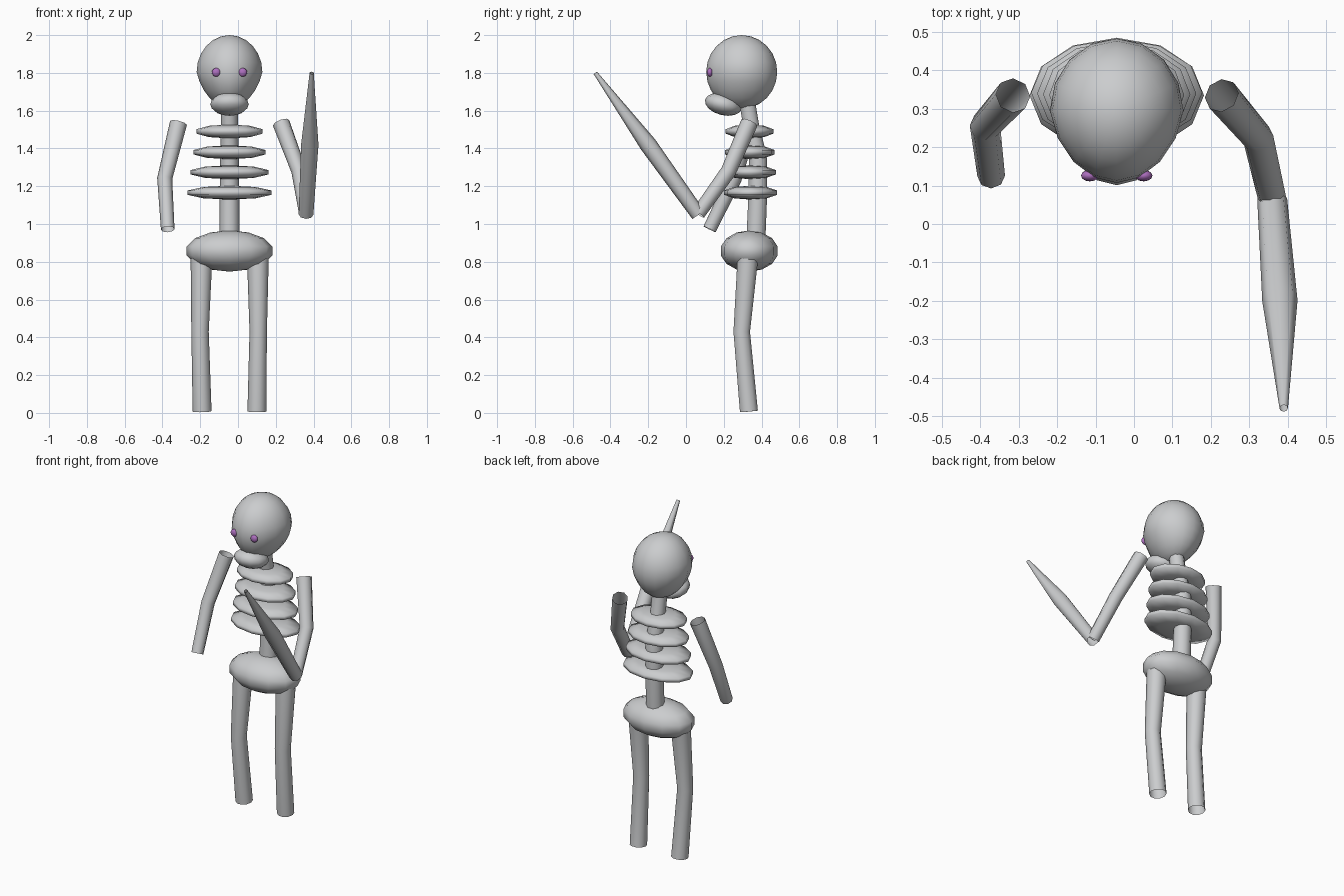
import bpy, bmesh, math
from mathutils import Vector, Matrix

cube = bpy.data.objects.get("Cube")
if cube:
    bpy.data.objects.remove(cube, do_unlink=True)


def material(name, rgb):
    m = bpy.data.materials.new(name)
    m.use_nodes = True
    m.diffuse_color = (*rgb, 1)
    m.node_tree.nodes["Principled BSDF"].inputs["Base Color"].default_value = (*rgb, 1)
    return m


BONE = material("pale grey bone", (0.6, 0.61, 0.62))
PURPLE = material("purple eye", (0.42, 0.16, 0.52))
MID = -0.045  # body axis in x


def finish(bm, name, mat):
    bmesh.ops.recalc_face_normals(bm, faces=bm.faces)
    me = bpy.data.meshes.new(name)
    bm.to_mesh(me)
    bm.free()
    me.materials.append(mat)
    for p in me.polygons:
        p.use_smooth = True
    ob = bpy.data.objects.new(name, me)
    bpy.context.collection.objects.link(ob)
    return ob


def ellipsoid(name, centre, radii, segs=12, rings=7, mat=BONE, tilt=0, shape=None):
    """Scaled sphere, optionally reshaped in unit space and tilted about x."""
    bm = bmesh.new()
    bmesh.ops.create_uvsphere(bm, u_segments=segs, v_segments=rings, radius=1)
    if shape:
        for v in bm.verts:
            shape(v.co)
    bm.transform(Matrix.Translation(centre) @ Matrix.Rotation(tilt, 4, 'X')
                 @ Matrix.Diagonal((*radii, 1)))
    return finish(bm, name, mat)


def tube(name, path, radii, sides=8):
    """Open tube with mitred rings along a short path."""
    pts = [Vector(p) for p in path]
    bm = bmesh.new()
    rings = []
    for i, (p, r) in enumerate(zip(pts, radii)):
        d = (pts[min(i + 1, len(pts) - 1)] - pts[max(i - 1, 0)]).normalized()
        u = Vector((1, 0, 0))
        u = (u - d * u.dot(d)).normalized()
        w = d.cross(u)
        angles = [2 * math.pi * k / sides for k in range(sides)]
        rings.append([bm.verts.new(p + r * (math.cos(a) * u + math.sin(a) * w))
                      for a in angles])
    for a, b in zip(rings, rings[1:]):
        for k in range(sides):
            n = (k + 1) % sides
            bm.faces.new((a[k], a[n], b[n], b[k]))
    return finish(bm, name, BONE)


# Skull, narrower towards the chin and face
def taper_skull(co):
    co.x *= 1 - 0.2 * max(0, -co.z) - 0.12 * max(0, -co.y)


ellipsoid("skull", (MID, 0.295, 1.805), (0.174, 0.188, 0.195), 16, 12, shape=taper_skull)
ellipsoid("jaw", (MID, 0.198, 1.634), (0.102, 0.1, 0.058), 12, 8, tilt=math.radians(-14))
for side, x in (("right", -0.115), ("left", 0.025)):
    ellipsoid(side + "_eye", (x, 0.126, 1.803), (0.023, 0.015, 0.023), 12, 8, PURPLE)

# Spine and ribs
tube("spine", [(MID, 0.325, 1.64), (MID, 0.345, 1.52), (MID, 0.38, 1.36),
               (MID, 0.38, 1.15), (MID, 0.37, 0.92)],
     [0.044, 0.044, 0.05, 0.052, 0.053], 10)
for i, z in enumerate((1.49, 1.38, 1.274, 1.166)):
    grow = 0.0165 * i
    ellipsoid(f"rib_{i + 1}", (MID, 0.336 + 0.002 * i, z),
              (0.185 + grow, 0.133 + 0.3 * grow, 0.037), 12, 5)

# Pelvis
ellipsoid("pelvis", (MID, 0.335, 0.857), (0.233, 0.154, 0.109), 12, 7)

# Legs
for side, xs in (("right", (-0.193, -0.201, -0.19)), ("left", (0.105, 0.107, 0.1))):
    tube(side + "_leg", [(xs[0], 0.329, 0.84), (xs[1], 0.295, 0.43), (xs[2], 0.333, 0.008)],
         [0.058, 0.046, 0.05], 10)

# Arms
tube("right_arm", [(-0.315, 0.335, 1.535), (-0.388, 0.255, 1.24), (-0.372, 0.125, 0.972)],
     [0.046, 0.04, 0.036])
tube("left_arm", [(0.228, 0.335, 1.535), (0.323, 0.225, 1.28), (0.36, 0.065, 1.055)],
     [0.046, 0.041, 0.037])

# Tapered blade held in the left hand
tube("blade", [(0.36, 0.065, 1.05), (0.38, -0.2, 1.42), (0.39, -0.48, 1.8)],
     [0.039, 0.046, 0.011])
